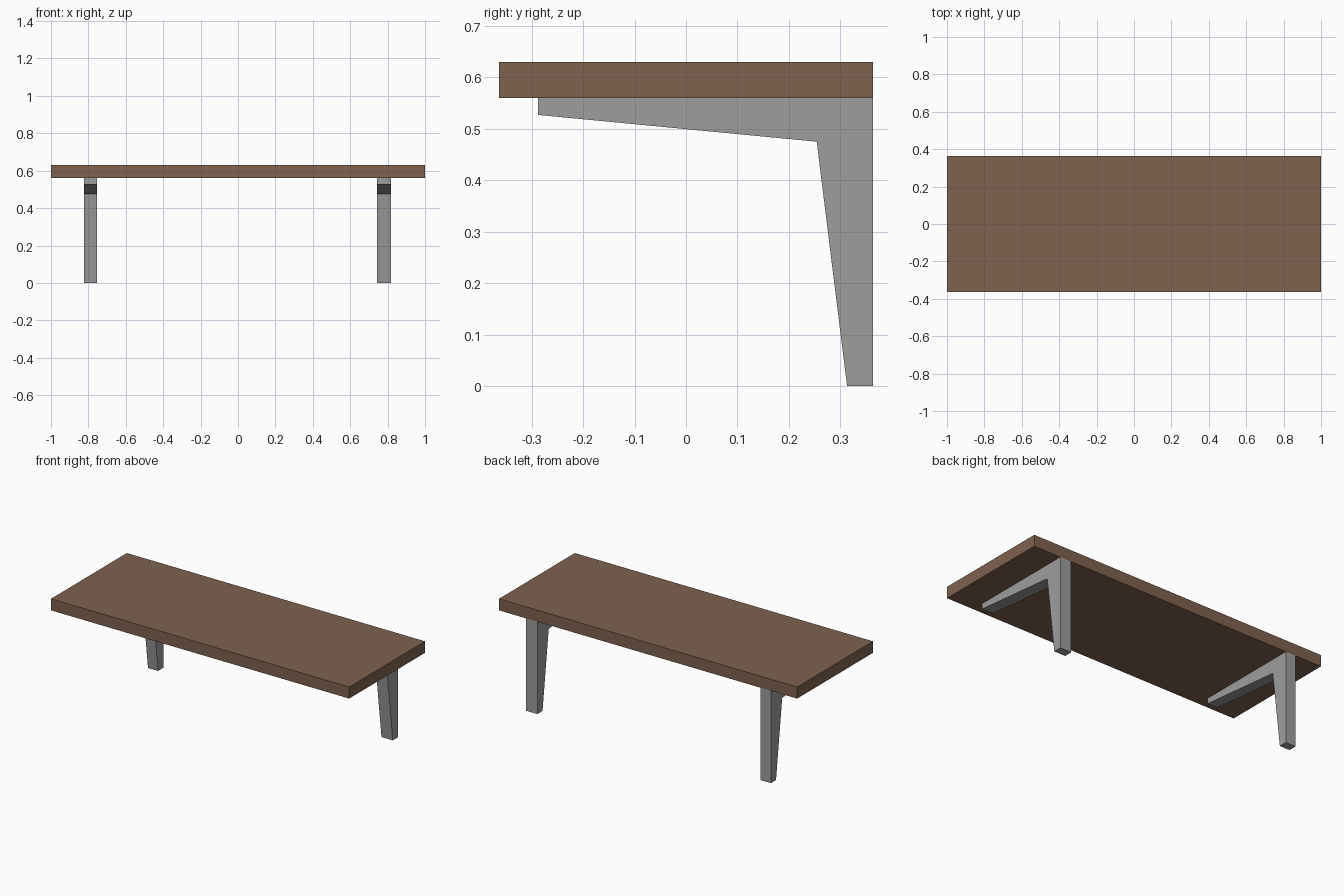
import bpy, bmesh

if "Cube" in bpy.data.objects:
    bpy.data.objects.remove(bpy.data.objects["Cube"])


def material(name, rgb):
    # sRGB 0-255 to linear
    lin = [((c / 255 + 0.055) / 1.055) ** 2.4 for c in rgb]
    m = bpy.data.materials.new(name)
    m.diffuse_color = (*lin, 1)
    m.use_nodes = True
    m.node_tree.nodes["Principled BSDF"].inputs["Base Color"].default_value = m.diffuse_color
    return m


def extrude_profile(name, profile, x0, x1, mat):
    # Extrude a closed (y, z) outline from x0 to x1
    bm = bmesh.new()
    face = bm.faces.new([bm.verts.new((x0, y, z)) for y, z in profile])
    out = bmesh.ops.extrude_face_region(bm, geom=[face])
    verts = [v for v in out["geom"] if isinstance(v, bmesh.types.BMVert)]
    bmesh.ops.translate(bm, verts=verts, vec=(x1 - x0, 0, 0))
    bmesh.ops.recalc_face_normals(bm, faces=bm.faces)
    mesh = bpy.data.meshes.new(name)
    bm.to_mesh(mesh)
    bm.free()
    mesh.materials.append(mat)
    obj = bpy.data.objects.new(name, mesh)
    bpy.context.collection.objects.link(obj)
    return obj


wood = material("brown wood", (126, 98, 79))
metal = material("grey metal", (158, 158, 158))

D = 0.363          # half depth
Z0, Z1 = 0.56, 0.63  # shelf underside and top

# Shelf board
extrude_profile("shelf_board", [(-D, Z0), (D, Z0), (D, Z1), (-D, Z1)], -1, 1, wood)

# Tapered L-shaped brackets, flush with the back edge
bracket = [(-0.288, Z0), (-0.288, 0.527), (0.254, 0.475),
           (0.313, 0), (D, 0), (D, Z0)]
for name, x0, x1 in (("left_bracket", -0.823, -0.755), ("right_bracket", 0.743, 0.819)):
    extrude_profile(name, bracket, x0, x1, metal)
